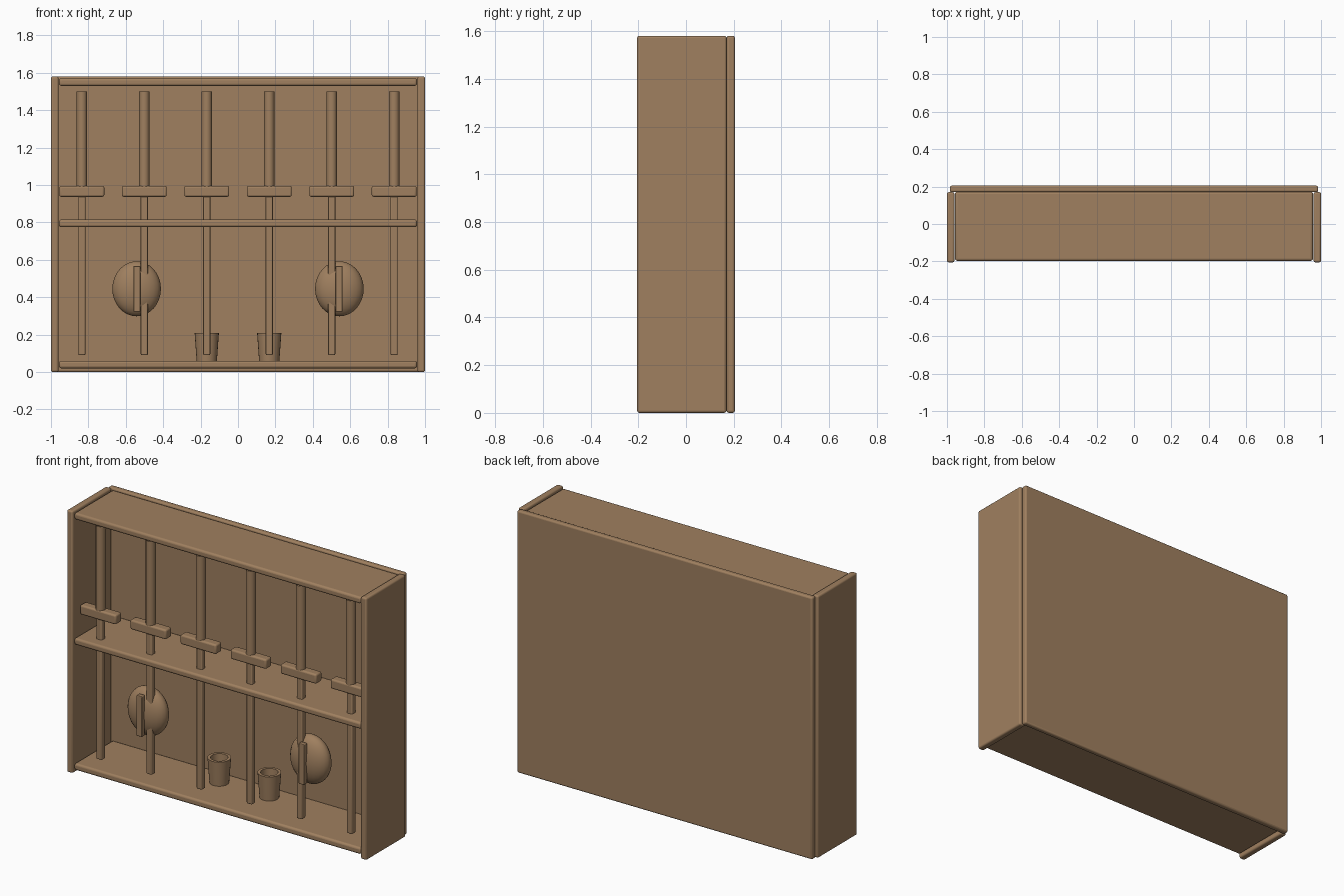
import bpy
import bmesh
import math

cube = bpy.data.objects.get("Cube")
if cube:
    bpy.data.objects.remove(cube, do_unlink=True)

wood = bpy.data.materials.new("brown wood")
wood.use_nodes = True
wood.diffuse_color = (0.35, 0.215, 0.115, 1)
wood.node_tree.nodes["Principled BSDF"].inputs["Base Color"].default_value = wood.diffuse_color


def finish(bm, name, bevel=0, smooth=True):
    mesh = bpy.data.meshes.new(name)
    bmesh.ops.recalc_face_normals(bm, faces=bm.faces)
    bm.to_mesh(mesh)
    bm.free()
    mesh.materials.append(wood)
    ob = bpy.data.objects.new(name, mesh)
    bpy.context.collection.objects.link(ob)
    if bevel:
        mod = ob.modifiers.new("rounded edges", "BEVEL")
        mod.width, mod.segments = bevel, 3
    if smooth:
        bpy.ops.object.select_all(action="DESELECT")
        ob.select_set(True)
        bpy.context.view_layer.objects.active = ob
        bpy.ops.object.shade_smooth_by_angle(angle=math.radians(35))
    return ob


def box(name, x, y, z, bevel):
    """Rounded box from (min, max) ranges."""
    bm = bmesh.new()
    bmesh.ops.create_cube(bm, size=1)
    for v in bm.verts:
        v.co = [(r[0] + r[1]) / 2 + c * (r[1] - r[0]) for r, c in zip((x, y, z), v.co)]
    return finish(bm, name, bevel)


def lathe(name, profile, x, y, sides):
    """Closed (radius, height) profile spun about a vertical axis."""
    bm = bmesh.new()
    verts = [bm.verts.new((r, 0, z)) for r, z in profile]
    edges = [bm.edges.new(pair) for pair in zip(verts, verts[1:])]
    bmesh.ops.spin(bm, geom=verts + edges, axis=(0, 0, 1), cent=(0, 0, 0),
                   angle=math.tau, steps=sides)
    bmesh.ops.remove_doubles(bm, verts=bm.verts, dist=0.0005)
    bmesh.ops.translate(bm, verts=bm.verts, vec=(x, y, 0))
    return finish(bm, name)


# Cabinet: back, two sides and three boards
HEIGHT = 1.58
box("back_panel", (-0.985, 0.985), (0.17, 0.205), (0, HEIGHT), 0.01)
for name, s in (("left", 1), ("right", -1)):
    box(name + "_side", sorted((s * 0.96, s)), (-0.205, 0.17), (0, HEIGHT), 0.01)
for name, z in (("bottom_board", 0.02), ("middle_shelf", 0.775), ("top_board", 1.53)):
    box(name, (-0.957, 0.957), (-0.197, 0.172), (z, z + 0.04), 0.012)

# Row of six upright swords standing through the shelf
SWORD_Y = -0.115
for i in range(6):
    x = -0.835 + i * 0.334
    n = str(i + 1)
    box("sword_blade_" + n, (x - 0.019, x + 0.019), (SWORD_Y - 0.018, SWORD_Y + 0.018),
        (0.09, 0.95), 0.007)
    box("sword_guard_" + n, (x - 0.12, x + 0.12), (SWORD_Y - 0.028, SWORD_Y + 0.028),
        (0.937, 0.995), 0.01)
    lathe("sword_grip_" + n, [(0, 0.98), (0.028, 0.98), (0.028, 1.5), (0, 1.5)],
          x, SWORD_Y, 12)

# Two round shields, each with an upright bar on its face
for name, s in (("left", 1), ("right", -1)):
    bm = bmesh.new()
    bmesh.ops.create_uvsphere(bm, u_segments=24, v_segments=16, radius=1)
    bmesh.ops.scale(bm, verts=bm.verts, vec=(0.13, 0.07, 0.147))
    bmesh.ops.translate(bm, verts=bm.verts, vec=(s * 0.542, -0.08, 0.445))
    finish(bm, name + "_shield")
    box(name + "_shield_bar", sorted((s * 0.522, s * 0.559)), (-0.17, -0.14),
        (0.323, 0.567), 0.004)

# Two hollow tapered cups on the bottom board
cup = [(0, 0.058), (0.054, 0.058), (0.065, 0.21), (0.048, 0.21), (0.042, 0.085), (0, 0.085)]
for name, s in (("left", 1), ("right", -1)):
    lathe(name + "_cup", cup, s * 0.167, 0.06, 24)
